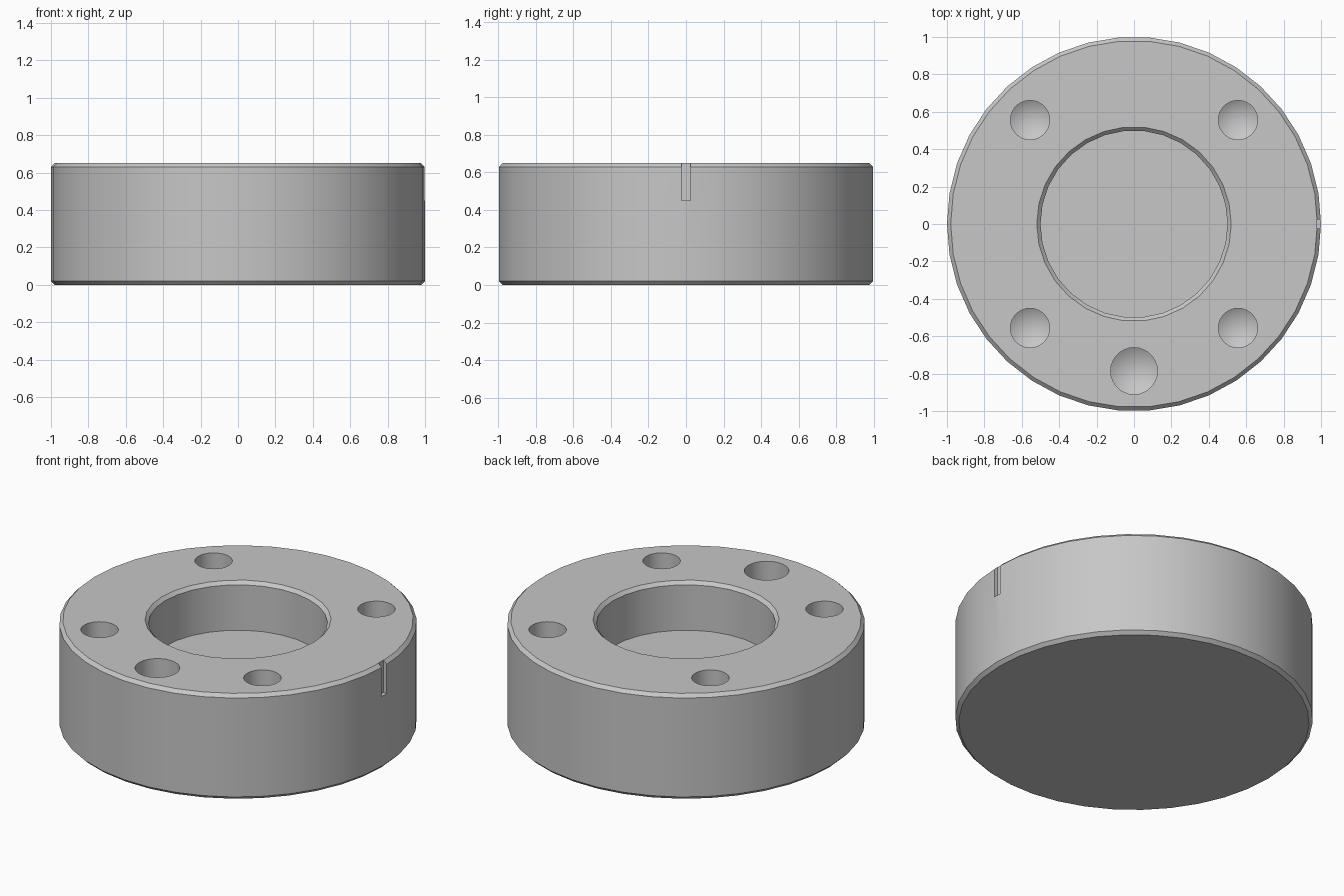
import bpy
import bmesh
import math

cube = bpy.data.objects.get("Cube")
if cube:
    bpy.data.objects.remove(cube, do_unlink=True)

HEIGHT = 0.65
CHAMFER = 0.02
BORE_FLOOR = 0.35
HOLE_CIRCLE = 0.786

steel = bpy.data.materials.new("grey_steel")
steel.use_nodes = True
grey = (0.57, 0.57, 0.57, 1)
steel.diffuse_color = grey
steel.node_tree.nodes["Principled BSDF"].inputs["Base Color"].default_value = grey


def make_object(name, bm):
    bmesh.ops.recalc_face_normals(bm, faces=bm.faces)
    mesh = bpy.data.meshes.new(name)
    bm.to_mesh(mesh)
    bm.free()
    mesh.materials.append(steel)
    obj = bpy.data.objects.new(name, mesh)
    bpy.context.collection.objects.link(obj)
    return obj


def lathe(name, profile, segments, x=0, y=0):
    """Closed turned solid from (radius, z) points listed bottom to top."""
    bm = bmesh.new()
    rings = []
    for r, z in profile:
        if r == 0:
            rings.append([bm.verts.new((x, y, z))] * segments)
            continue
        angles = [math.tau * i / segments for i in range(segments)]
        rings.append([bm.verts.new((x + r * math.cos(a), y + r * math.sin(a), z))
                      for a in angles])
    for low, high in zip(rings, rings[1:]):
        for i in range(segments):
            j = (i + 1) % segments
            if low[i] is low[j]:
                bm.faces.new((low[i], high[j], high[i]))
            else:
                bm.faces.new((low[i], low[j], high[j], high[i]))
    if profile[0][0]:
        bm.faces.new(rings[0][::-1])
    bm.faces.new(rings[-1])
    return make_object(name, bm)


def drill(name, radius, depth, x, y):
    """Blind hole cutter with a conical drill tip."""
    floor = HEIGHT - depth
    tip = floor - radius * math.tan(math.radians(31))
    return lathe(name, [(0, tip), (radius, floor), (radius, HEIGHT + 0.1)], 28, x, y)


# Chamfered disc
body = lathe("ring_body", [(1 - CHAMFER, 0), (1, CHAMFER),
                           (1, HEIGHT - CHAMFER), (1 - CHAMFER, HEIGHT)], 38)

# Central bore with a chamfered mouth
lip = 0.1
cutters = [lathe("bore_cutter", [(0.5, BORE_FLOOR), (0.5, HEIGHT - CHAMFER),
                                 (0.5 + CHAMFER + lip, HEIGHT + lip)], 30)]

# Four bolt holes and one larger hole at the front
for k in range(4):
    a = math.radians(45 + 90 * k)
    cutters.append(drill("bolt_hole_cutter", 0.105, 0.3,
                         HOLE_CIRCLE * math.cos(a), HOLE_CIRCLE * math.sin(a)))
cutters.append(drill("large_hole_cutter", 0.125, 0.3, 0, -HOLE_CIRCLE))

# Index notch on the +x rim
bm = bmesh.new()
bmesh.ops.create_cube(bm, size=1)
bmesh.ops.scale(bm, vec=(0.2, 0.05, 0.4), verts=bm.verts)
bmesh.ops.translate(bm, vec=(1.075, 0, 0.65), verts=bm.verts)
cutters.append(make_object("notch_cutter", bm))

# Cut everything out of the disc
bpy.context.view_layer.objects.active = body
for cutter in cutters:
    cutter.hide_render = True
    mod = body.modifiers.new("cut", "BOOLEAN")
    mod.operation = "DIFFERENCE"
    mod.solver = "EXACT"
    mod.object = cutter
    bpy.ops.object.modifier_apply(modifier=mod.name)
    bpy.data.objects.remove(cutter, do_unlink=True)

# Smooth round walls, crisp edges
bpy.ops.object.select_all(action="DESELECT")
body.select_set(True)
bpy.ops.object.shade_smooth_by_angle(angle=math.radians(30))
